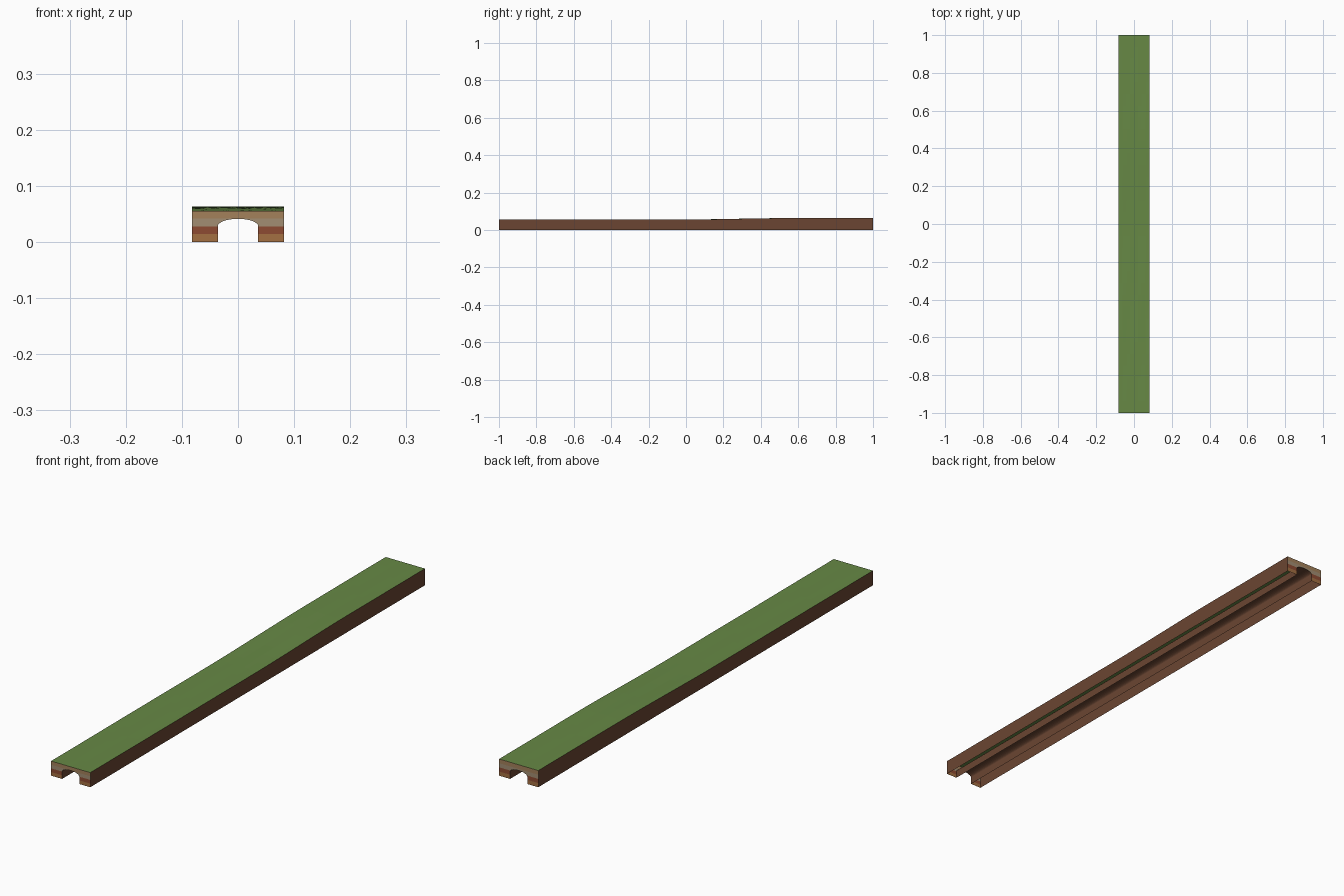
import bpy, bmesh, math

if "Cube" in bpy.data.objects:
    bpy.data.objects.remove(bpy.data.objects["Cube"])

W, L = 0.082, 1.0             # half width, half length
ARCH_X, SPRING, APEX = 0.036, 0.028, 0.0412
NX, NY = 8, 32


def material(name, rgb):
    m = bpy.data.materials.new(name)
    m.diffuse_color = (*rgb, 1)
    m.use_nodes = True
    m.node_tree.nodes["Principled BSDF"].inputs["Base Color"].default_value = m.diffuse_color
    return m


GRASS = material("grass", (0.135, 0.25, 0.06))
SOIL = material("soil", (0.145, 0.06, 0.032))
LINING = material("lining", (0.145, 0.06, 0.032))
STRATA = [material("ochre", (0.37, 0.16, 0.055)), material("red_clay", (0.27, 0.07, 0.032)),
          material("grey_sand", (0.36, 0.27, 0.17)), material("tan_earth", (0.37, 0.22, 0.105))]


def height(x, y):
    t = min(max((y + 0.05) / 0.6, 0), 1)
    ripple = 0.0004 * math.sin(70 * x) * math.sin(9 * y) * (1 - y ** 4)
    return 0.0553 + 0.0078 * t * t * (3 - 2 * t) + ripple


def make(name, quads, mats):
    """Open sheet from (four corners, material index) entries."""
    bm = bmesh.new()
    for pts, mi in quads:
        pts = [p for i, p in enumerate(pts) if p != pts[i - 1]]
        bm.faces.new([bm.verts.new(p) for p in pts]).material_index = mi
    bmesh.ops.remove_doubles(bm, verts=bm.verts, dist=1e-6)
    me = bpy.data.meshes.new(name)
    bm.to_mesh(me)
    bm.free()
    for m in mats:
        me.materials.append(m)
    ob = bpy.data.objects.new(name, me)
    bpy.context.collection.objects.link(ob)
    return ob


xs = [-W + 2 * W * i / NX for i in range(NX + 1)]
ys = [-L + 2 * L * j / NY for j in range(NY + 1)]

# grassy top, rising gently toward the back
make("grass_top", [([(x, y, height(x, y)) for x, y in ((a, c), (b, c), (b, d), (a, d))], 0)
                   for a, b in zip(xs, xs[1:]) for c, d in zip(ys, ys[1:])], [GRASS])

# outer soil walls
for name, s in (("left_wall", -1), ("right_wall", 1)):
    x = s * W
    make(name, [([(x, c, 0), (x, d, 0), (x, d, height(x, d)), (x, c, height(x, c))][::s], 0)
                for c, d in zip(ys, ys[1:])], [SOIL])

# arched tunnel lining, open underneath
arc = [(ARCH_X * math.cos(math.pi * k / 16), SPRING + (APEX - SPRING) * math.sin(math.pi * k / 16))
       for k in range(17)]
profile = [(ARCH_X, 0)] + arc + [(-ARCH_X, 0)]
make("tunnel_lining", [([(x0, -L, z0), (x0, L, z0), (x1, L, z1), (x1, -L, z1)], 0)
                       for (x0, z0), (x1, z1) in zip(profile, profile[1:])], [LINING])


def arch_x(z):
    if z <= SPRING:
        return ARCH_X
    t = min((z - SPRING) / (APEX - SPRING), 1)
    return ARCH_X * math.sqrt(1 - t * t)


# layered end faces around the tunnel mouth
for name, y, s in (("front_strata", -L, 1), ("back_strata", L, -1)):
    top = height(0, y)
    levels = {top * i / 4 for i in range(5)} | {APEX} | {z for _, z in arc[:8]}
    levels = sorted(levels)
    quads = []
    for z0, z1 in zip(levels, levels[1:]):
        if z1 - z0 < 1e-6:
            continue
        layer = min(int((z0 + z1) / 2 / top * 4), 3)
        a0, a1 = arch_x(z0), arch_x(z1)
        if a0 < 1e-6:
            quads.append(([(-W, y, z0), (W, y, z0), (W, y, z1), (-W, y, z1)][::s], layer))
        else:
            quads.append(([(a0, y, z0), (W, y, z0), (W, y, z1), (a1, y, z1)][::s], layer))
            quads.append(([(-W, y, z0), (-a0, y, z0), (-a1, y, z1), (-W, y, z1)][::s], layer))
    make(name, quads, STRATA)
